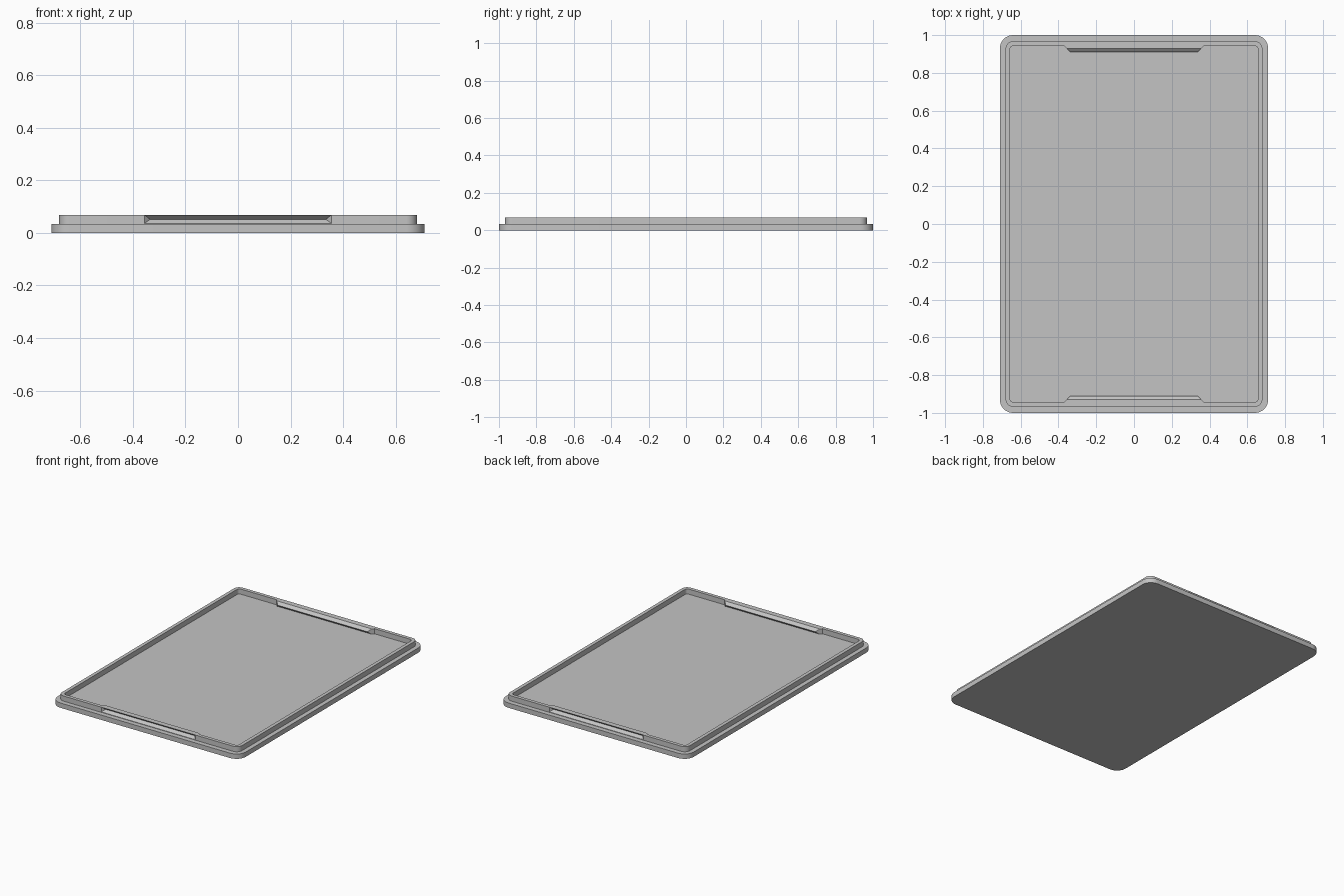
import bpy, bmesh
from math import cos, sin, pi, radians

cube = bpy.data.objects.get("Cube")
if cube:
    bpy.data.objects.remove(cube, do_unlink=True)

grey = bpy.data.materials.new("plain grey")
grey.use_nodes = True
colour = (0.55, 0.55, 0.55, 1)
grey.diffuse_color = colour
grey.node_tree.nodes["Principled BSDF"].inputs["Base Color"].default_value = colour

BASE_TOP, RIM_TOP = 0.033, 0.068


def finish(name, bm):
    bmesh.ops.recalc_face_normals(bm, faces=bm.faces)
    mesh = bpy.data.meshes.new(name)
    bm.to_mesh(mesh)
    bm.free()
    mesh.materials.append(grey)
    obj = bpy.data.objects.new(name, mesh)
    bpy.context.collection.objects.link(obj)
    return obj


def rounded_loop(bm, hx, hy, r, z, steps=10):
    """Vertices around a rectangle with rounded corners."""
    verts = []
    for i, (sx, sy) in enumerate([(1, 1), (-1, 1), (-1, -1), (1, -1)]):
        for s in range(steps + 1):
            a = (i + s / steps) * pi / 2
            verts.append(bm.verts.new((sx * (hx - r) + r * cos(a),
                                       sy * (hy - r) + r * sin(a), z)))
    return verts


def bridge(bm, a, b):
    for i in range(len(a)):
        j = (i + 1) % len(a)
        bm.faces.new((a[i], a[j], b[j], b[i]))


def tapered_prism(name, profile, half_width, side):
    """A (y, z) profile spanned across x, its ends narrowing inwards."""
    bm = bmesh.new()
    ends = [[bm.verts.new((sx * (half_width + y), side * y, z)) for y, z in profile]
            for sx in (-1, 1)]
    bridge(bm, *ends)
    for end in ends:
        bm.faces.new(end)
    return finish(name, bm)


def combine(target, tool, operation):
    mod = target.modifiers.new(operation.lower(), "BOOLEAN")
    mod.operation, mod.solver, mod.object = operation, "EXACT", tool
    tool.hide_render = True
    bpy.context.view_layer.objects.active = target
    bpy.ops.object.modifier_apply(modifier=mod.name)
    bpy.data.objects.remove(tool, do_unlink=True)


# Base plate
bm = bmesh.new()
bottom = rounded_loop(bm, 0.71, 1.0, 0.07, 0)
top = rounded_loop(bm, 0.71, 1.0, 0.07, BASE_TOP)
bridge(bm, bottom, top)
bm.faces.new(bottom)
bm.faces.new(top)
base = finish("base_plate", bm)

# Raised rim, sunk slightly into the plate
bm = bmesh.new()
loops = [rounded_loop(bm, hx, hy, r, z) for hx, hy, r, z in (
    (0.68, 0.967, 0.04, 0.03), (0.68, 0.967, 0.04, RIM_TOP),
    (0.656, 0.943, 0.018, RIM_TOP), (0.656, 0.943, 0.018, 0.03))]
for i in range(4):
    bridge(bm, loops[i], loops[(i + 1) % 4])
rim = finish("raised_rim", bm)

# Clips: a ridge inside each short wall and a matching groove outside
ridge = [(0.955, 0.031), (0.955, RIM_TOP), (0.93, RIM_TOP), (0.91, 0.051), (0.93, 0.031)]
groove = [(0.977, 0.0765), (0.947, 0.051), (0.967, 0.036), (0.977, 0.0285)]
for side in (-1, 1):
    combine(rim, tapered_prism("clip_ridge", ridge, -0.572, side), "UNION")
    combine(rim, tapered_prism("clip_groove", groove, -0.612, side), "DIFFERENCE")

# Smooth corners, crisp edges
for obj in (base, rim):
    bpy.ops.object.select_all(action="DESELECT")
    obj.select_set(True)
    bpy.context.view_layer.objects.active = obj
    bpy.ops.object.shade_smooth_by_angle(angle=radians(30))
